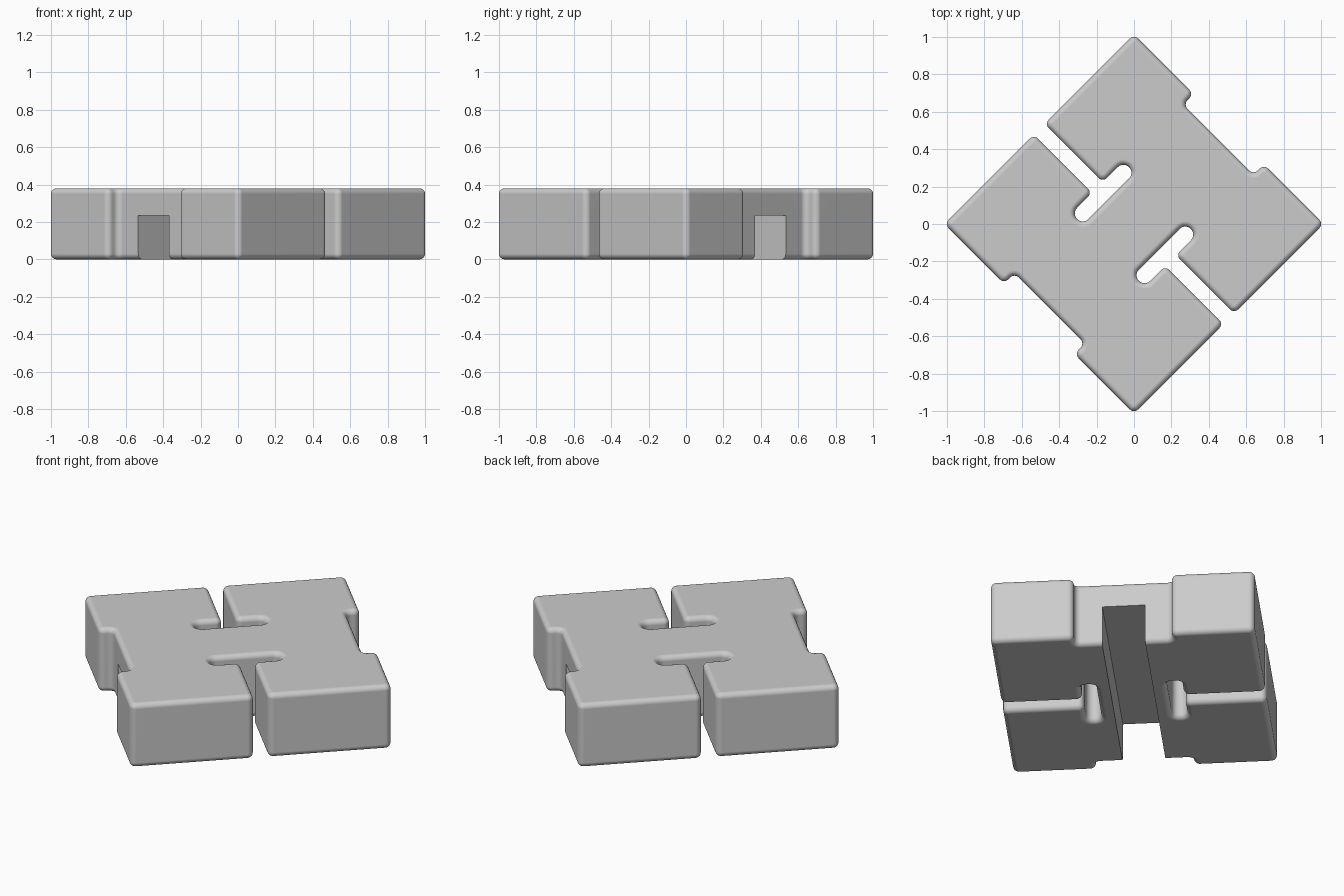
import bpy
import bmesh
from math import sin, cos, pi
from mathutils import Vector, Matrix

cube = bpy.data.objects.get("Cube")
if cube:
    bpy.data.objects.remove(cube, do_unlink=True)

HEIGHT, BEVEL, ROUND, STEPS = 0.38, 0.03, 0.032, 6
HALF = 0.7165                     # half side of the square block
NOTCH_IN, NOTCH_HALF = 0.638, 0.266
SLOT = 0.04                       # half width of the entry slot
BAR_IN, BAR_OUT, BAR_END = 0.191, 0.276, 0.196

grey = bpy.data.materials.new("plain grey")
grey.use_nodes = True
color = (0.6, 0.6, 0.6, 1.0)
grey.diffuse_color = color
grey.node_tree.nodes["Principled BSDF"].inputs["Base Color"].default_value = color


def make_object(name, bm):
    bmesh.ops.recalc_face_normals(bm, faces=bm.faces)
    mesh = bpy.data.meshes.new(name)
    bm.to_mesh(mesh)
    bm.free()
    mesh.materials.append(grey)
    obj = bpy.data.objects.new(name, mesh)
    bpy.context.collection.objects.link(obj)
    return obj


def fillet(corners):
    """Round right-angled corners; return (point, outward normal) pairs."""
    result = []
    for i, (p, r) in enumerate(corners):
        a = (corners[i - 1][0] - p).normalized()
        b = (corners[(i + 1) % len(corners)][0] - p).normalized()
        side = 1 if b.cross(a) > 0 else -1
        center = p + (a + b) * r
        for k in range(STEPS + 1):
            t = k / STEPS * pi / 2
            d = b * cos(t) + a * sin(t)
            result.append((center - d * r, -d * side))
    return result


# Outline: one quarter, mirrored, then turned half way round
quarter = [(NOTCH_IN, NOTCH_HALF, ROUND), (HALF, NOTCH_HALF, ROUND),
           (HALF, HALF, ROUND), (SLOT, HALF, ROUND), (SLOT, BAR_OUT, ROUND),
           (BAR_END, BAR_OUT, 0.041), (BAR_END, BAR_IN, 0.041)]
half = quarter + [(-u, v, r) for u, v, r in reversed(quarter)]
corners = [(Vector((u * s, v * s)), r) for s in (1, -1) for u, v, r in half]
outline = fillet(corners)

# Block: stacked rings with rounded top and bottom rims
rim = [(BEVEL * (1 - sin(k / STEPS * pi / 2)), BEVEL * (1 - cos(k / STEPS * pi / 2)))
       for k in range(STEPS + 1)]
levels = rim + [(inset, HEIGHT - z) for inset, z in reversed(rim)]
# the rim runs from the inset flat face out to the upright wall
bm = bmesh.new()
rings = [[bm.verts.new((*(p - n * inset), z)) for p, n in outline]
         for inset, z in levels]
for low, high in zip(rings, rings[1:]):
    for i in range(len(low)):
        bm.faces.new((low[i - 1], low[i], high[i], high[i - 1]))
bm.faces.new(rings[0][::-1])
bm.faces.new(rings[-1])
bmesh.ops.rotate(bm, verts=bm.verts, matrix=Matrix.Rotation(pi / 4, 3, 'Z'))
block = make_object("connector_block", bm)

# Square channel along the underside
bm = bmesh.new()
bmesh.ops.create_cube(bm, size=1)
bmesh.ops.scale(bm, vec=(2, 0.233, 0.47), verts=bm.verts)
bmesh.ops.rotate(bm, verts=bm.verts, matrix=Matrix.Rotation(pi / 4, 3, 'Z'))
cutter = make_object("channel_cutter", bm)
cutter.hide_render = True
cut = block.modifiers.new("channel", 'BOOLEAN')
cut.operation, cut.solver, cut.object = 'DIFFERENCE', 'EXACT', cutter

bpy.ops.object.select_all(action='DESELECT')
block.select_set(True)
bpy.context.view_layer.objects.active = block
bpy.ops.object.modifier_apply(modifier=cut.name)
bpy.data.objects.remove(cutter, do_unlink=True)

# Smooth rounding with flat main faces
bpy.ops.object.shade_smooth_by_angle(angle=pi / 6)
weighted = block.modifiers.new("flat_faces", 'WEIGHTED_NORMAL')
weighted.keep_sharp = True
